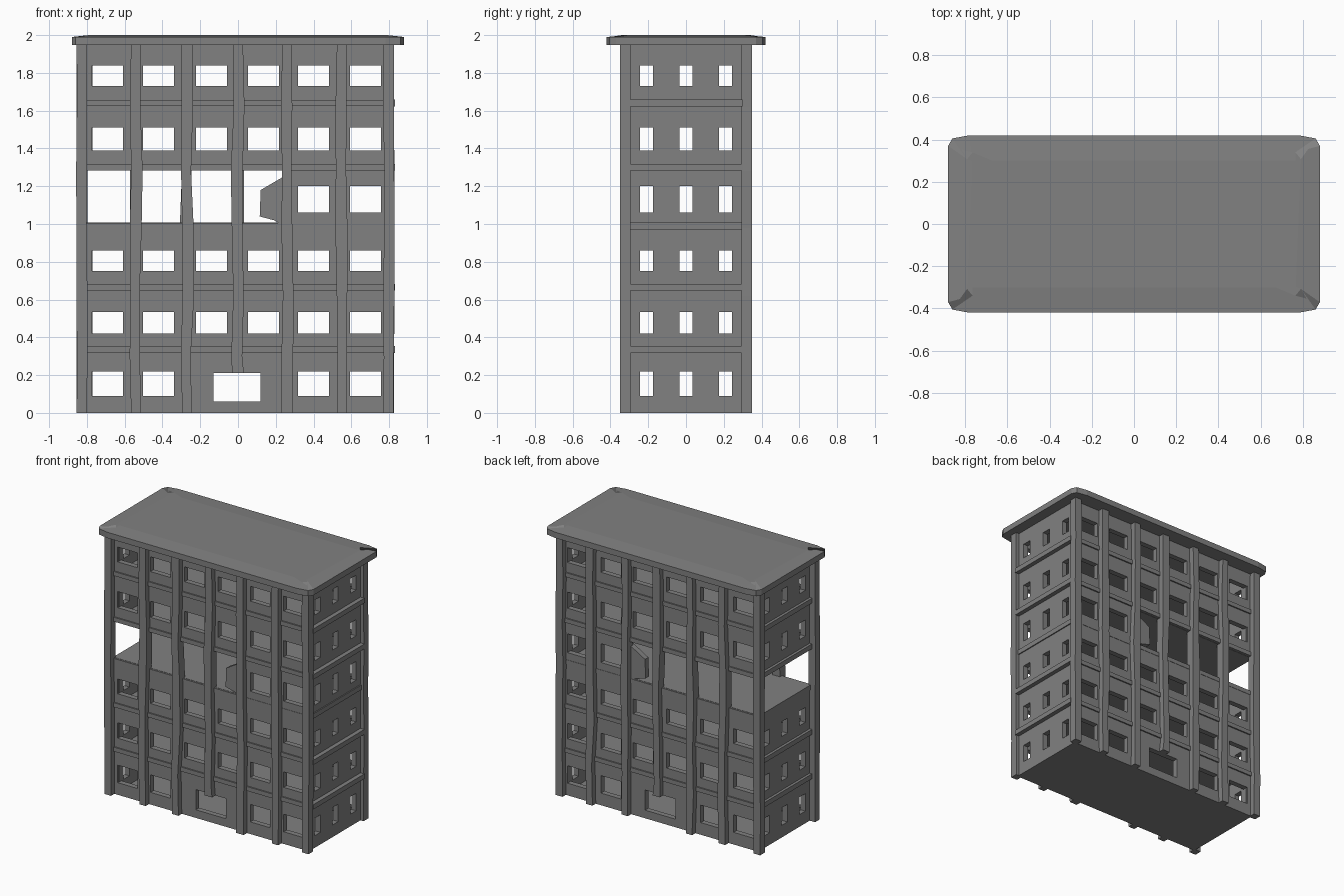
import bpy, bmesh, random
from mathutils import Vector

random.seed(4)
cube = bpy.data.objects.get("Cube")
if cube:
    bpy.data.objects.remove(cube, do_unlink=True)

grey = bpy.data.materials.new("concrete grey")
grey.use_nodes = True
COLOUR = (0.22, 0.22, 0.22, 1)
grey.diffuse_color = COLOUR
grey.node_tree.nodes["Principled BSDF"].inputs["Base Color"].default_value = COLOUR

# Storey floor heights, window sill and head heights
LEVELS = [0, 0.335, 0.665, 0.99, 1.3, 1.64, 1.95]
WINDOWS = [(0.09, 0.22), (0.42, 0.535), (0.75, 0.86), (1.06, 1.2), (1.39, 1.51), (1.73, 1.84)]
COLUMNS = [-0.69, -0.42, -0.14, 0.135, 0.4, 0.675]
SIDE_COLUMNS = [-0.21, 0, 0.21]
RUINED = 3
WALL_Y, LEFT_X, RIGHT_X, THICK = 0.31, 0.8, -0.81, 0.04


def finish(name, bm):
    bmesh.ops.recalc_face_normals(bm, faces=bm.faces)
    mesh = bpy.data.meshes.new(name)
    bm.to_mesh(mesh)
    bm.free()
    mesh.materials.append(grey)
    obj = bpy.data.objects.new(name, mesh)
    bpy.context.collection.objects.link(obj)
    return obj


def add_box(bm, lo, hi):
    lo, hi = Vector(lo), Vector(hi)
    verts = bmesh.ops.create_cube(bm, size=1)["verts"]
    for v in verts:
        v.co = (lo + hi) / 2 + v.co * (hi - lo)


def add_prism(bm, outline, depth):
    """Extrude a flat outline by a depth vector."""
    face = bm.faces.new([bm.verts.new(p) for p in outline])
    out = bmesh.ops.extrude_face_region(bm, geom=[face], use_keep_orig=True)
    for v in out["geom"]:
        if isinstance(v, bmesh.types.BMVert):
            v.co += Vector(depth)


def add_panel(bm, place, start, end, low, high, holes, sill, head):
    """Storey wall: strips below and above the openings, piers between."""
    def part(u0, u1, z0, z1):
        a, b = place(u0, z0, 0), place(u1, z1, THICK)
        add_box(bm, [min(p) for p in zip(a, b)], [max(p) for p in zip(a, b)])
    part(start, end, low, sill)
    part(start, end, head, high)
    edges = [start] + [e for hole in holes for e in hole] + [end]
    for u0, u1 in zip(edges[::2], edges[1::2]):
        part(u0, u1, sill, head)


# Front and back walls, with the ruined storey broken away
for name, side in (("front_wall", -1), ("back_wall", 1)):
    bm = bmesh.new()
    place = lambda u, z, d: (u, side * (WALL_Y - d), z)
    for i, (sill, head) in enumerate(WINDOWS):
        cols = COLUMNS[4:] if i == RUINED else COLUMNS
        holes = [(c - 0.082, c + 0.082) for c in cols]
        start = 0.29 if i == RUINED else RIGHT_X
        if i == 0:
            # Entrance between lower sill and head, with windows beside it
            add_panel(bm, place, -0.13, 0.12, 0, LEVELS[1], [(-0.13, 0.12)], 0.06, 0.21)
            add_panel(bm, place, RIGHT_X, -0.13, 0, LEVELS[1], holes[:2], sill, head)
            add_panel(bm, place, 0.12, LEFT_X, 0, LEVELS[1], holes[4:], sill, head)
        else:
            add_panel(bm, place, start, LEFT_X, LEVELS[i], LEVELS[i + 1], holes, sill, head)
    jagged = [(0.29, 0.99), (0.29, 1.3), (0.24, 1.25), (0.12, 1.18), (0.115, 1.04), (0.19, 1.02), (0.24, 0.99)]
    add_prism(bm, [place(u, z, 0) for u, z in jagged], (0, -side * THICK, 0))
    finish(name, bm)

# End walls; the right one is missing on the ruined storey
for name, x, inward in (("left_wall", LEFT_X, -1), ("right_wall", RIGHT_X, 1)):
    bm = bmesh.new()
    place = lambda u, z, d: (x + inward * d, u, z)
    for i, (sill, head) in enumerate(WINDOWS):
        if i == RUINED and inward > 0:
            continue
        holes = [(c - 0.034, c + 0.034) for c in SIDE_COLUMNS]
        add_panel(bm, place, -0.3, 0.3, LEVELS[i], LEVELS[i + 1], holes, sill, head)
    finish(name, bm)

# Floor slabs, whose edges show as ledges
bm = bmesh.new()
add_box(bm, (RIGHT_X, -WALL_Y, 0), (LEFT_X, WALL_Y, 0.025))
for i, z in enumerate(LEVELS[1:-1], 1):
    out = 0.005 if i == RUINED else 0.02
    add_box(bm, (RIGHT_X - out, -0.3, z - 0.018), (LEFT_X + out * 1.6, 0.3, z + 0.018))
    add_box(bm, (RIGHT_X, -WALL_Y - out / 2, z - 0.016), (LEFT_X, WALL_Y + out / 2, z + 0.016))
finish("floor_slabs", bm)


# Slightly crooked pilasters, made of stacked rings
def pilaster(name, x0, x1, y0, y1, bottom, rough):
    bm = bmesh.new()
    heights = [bottom] + [z for z in (0.3, 0.62, 0.98, 1.28, 1.62) if z > bottom] + [1.955]
    previous = None
    for k, z in enumerate(heights):
        dx = random.uniform(-rough, rough) if 0 < k < len(heights) - 1 else 0
        flare = random.uniform(0, rough)
        ring = [bm.verts.new((x + dx + s * flare, y, z)) for x, y, s in
                ((x0, y0, -1), (x1, y0, 1), (x1, y1, 1), (x0, y1, -1))]
        if previous:
            for a in range(4):
                b = (a + 1) % 4
                bm.faces.new((previous[a], previous[b], ring[b], ring[a]))
        else:
            bm.faces.new(ring)
        previous = ring
    bm.faces.new(previous)
    finish(name, bm)


for name, side in (("front", -1), ("back", 1)):
    for k, c in enumerate((-0.54, -0.27, 0, 0.26, 0.55)):
        y0, y1 = sorted((side * 0.35, side * 0.285))
        pilaster(f"{name}_pilaster_{k + 1}", c - 0.024, c + 0.024, y0, y1, 0.21 if c == 0 else 0, 0.008)
    y0, y1 = sorted((side * 0.35, side * 0.295))
    pilaster(f"{name}_right_corner", -0.853, -0.8, y0, y1, 0, 0.003)
    pilaster(f"{name}_left_corner", 0.772, 0.824, y0, y1, 0, 0.003)

# Overhanging roof with clipped corners and a faintly raised top
bm = bmesh.new()
corner = [(0.88, 0.37), (0.86, 0.405), (0.78, 0.42)]
outline = []
for sx, sy in ((1, 1), (-1, 1), (-1, -1), (1, -1)):
    pts = corner if sx * sy > 0 else corner[::-1]
    outline += [(sx * x, sy * y, 1.947) for x, y in pts]
add_prism(bm, outline, (0, 0, 0.043))
top = max(bm.faces, key=lambda f: f.calc_center_median().z)
bmesh.ops.inset_region(bm, faces=[top], thickness=0.12, depth=0)
for v in top.verts:
    v.co.z = 2.0
finish("roof", bm)
